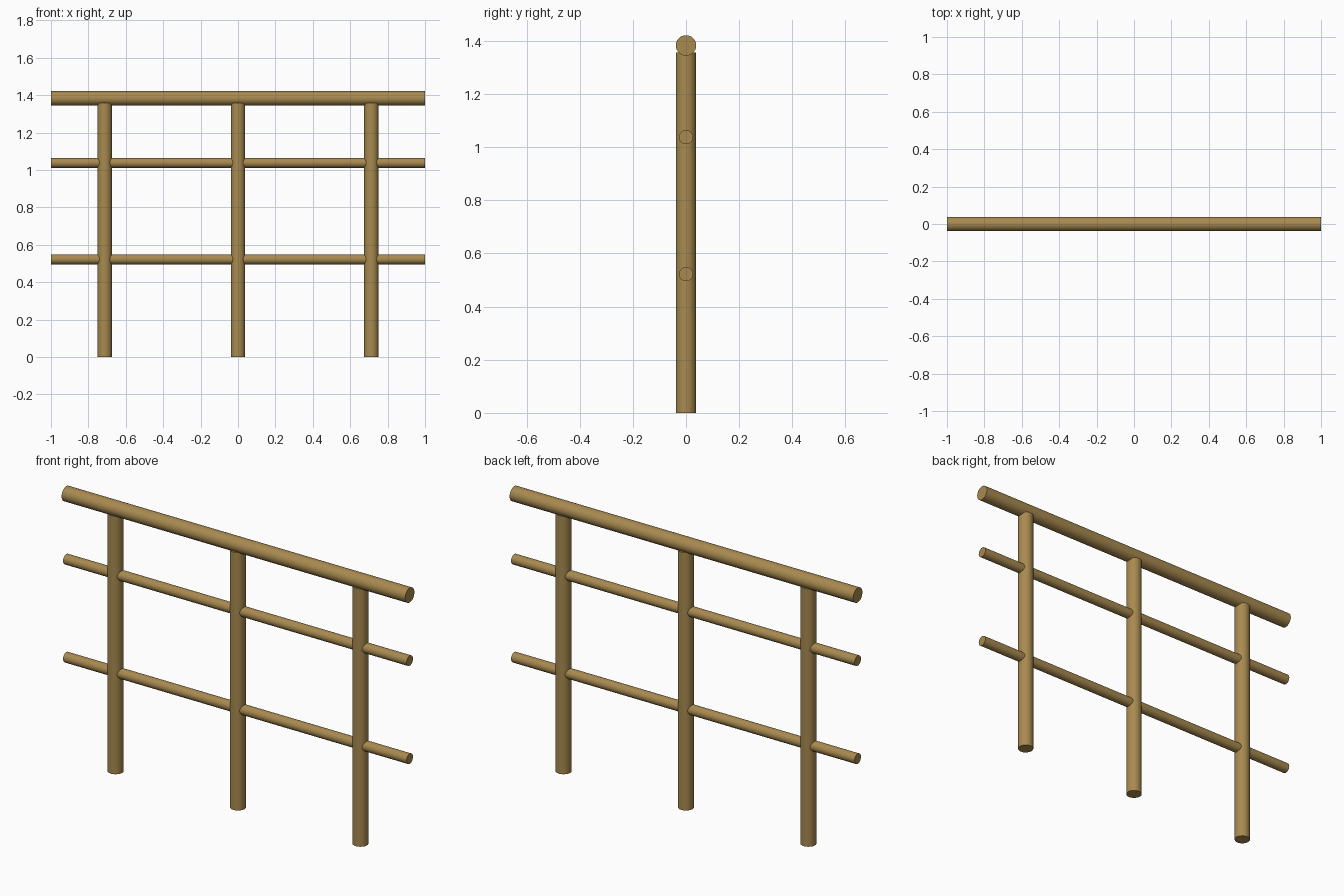
import bpy, math

if "Cube" in bpy.data.objects:
    bpy.data.objects.remove(bpy.data.objects["Cube"])

# One brass-coloured material for the whole railing
brass = bpy.data.materials.new("brass")
brass.diffuse_color = (0.392, 0.254, 0.080, 1.0)
brass.use_nodes = True
brass.node_tree.nodes["Principled BSDF"].inputs["Base Color"].default_value = brass.diffuse_color


def tube(name, radius, length, location, along_x=False):
    rot = (0, math.pi / 2, 0) if along_x else (0, 0, 0)
    bpy.ops.mesh.primitive_cylinder_add(vertices=48, radius=radius, depth=length,
                                        location=location, rotation=rot)
    ob = bpy.context.object
    ob.name = name
    ob.data.materials.append(brass)
    bpy.ops.object.shade_smooth_by_angle(angle=math.radians(35))
    return ob


# Upright posts, ending just inside the handrail
POST_TOP = 1.357
for side, x in (("left", -0.713), ("middle", 0.0), ("right", 0.713)):
    tube(side + "_post", 0.0385, POST_TOP, (x, 0, POST_TOP / 2))

# Thick handrail on top
tube("handrail", 0.0385, 2.0, (0, 0, 1.383), along_x=True)

# Two thinner rails running through the posts
for name, z in (("lower_rail", 0.522), ("upper_rail", 1.038)):
    tube(name, 0.0265, 2.0, (0, 0, z), along_x=True)
